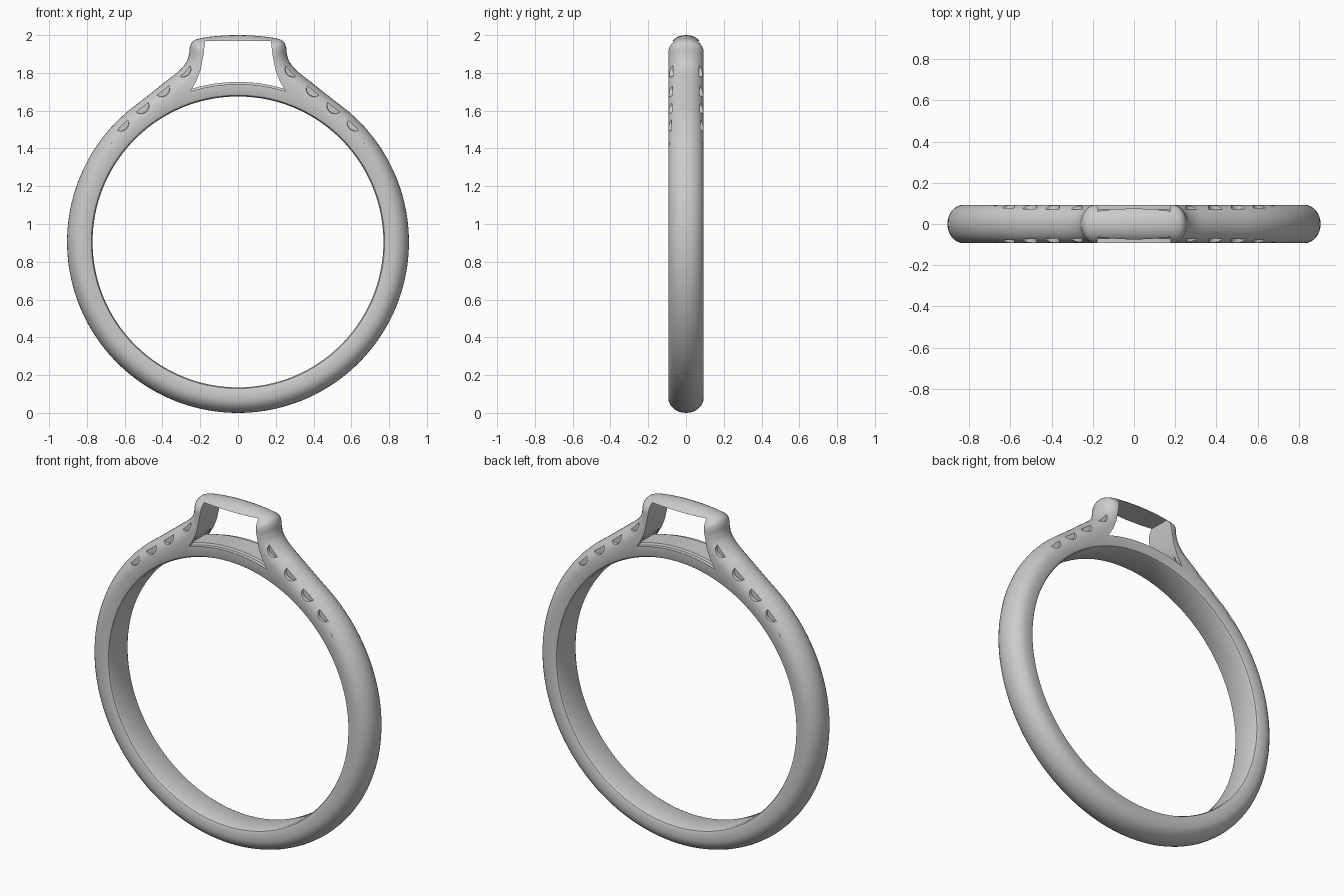
import bpy, bmesh, math
from mathutils import Vector

if "Cube" in bpy.data.objects:
    bpy.data.objects.remove(bpy.data.objects["Cube"])

CZ, R_OUT, R_IN, HALF = 0.905, 0.905, 0.77, 0.093
metal = bpy.data.materials.new("grey metal")
metal.diffuse_color = (0.6, 0.6, 0.6, 1)
metal.use_nodes = True
metal.node_tree.nodes["Principled BSDF"].inputs["Base Color"].default_value = metal.diffuse_color


def loft(name, sections, closed):
    """Join equal-length closed sections with quads; cap the ends if open."""
    bm = bmesh.new()
    rows = [[bm.verts.new(p) for p in s] for s in sections]
    n, m = len(rows), len(rows[0])
    for i in range(n if closed else n - 1):
        a, b = rows[i], rows[(i + 1) % n]
        for j in range(m):
            k = (j + 1) % m
            bm.faces.new((a[j], a[k], b[k], b[j]))
    if not closed:
        bm.faces.new(list(reversed(rows[0])))
        bm.faces.new(rows[-1])
    if bm.calc_volume(signed=True) < 0:
        bmesh.ops.reverse_faces(bm, faces=bm.faces[:])
    me = bpy.data.meshes.new(name)
    bm.to_mesh(me)
    bm.free()
    me.materials.append(metal)
    ob = bpy.data.objects.new(name, me)
    bpy.context.collection.objects.link(ob)
    return ob


def catmull(pts, steps):
    out = []
    for i in range(1, len(pts) - 2):
        a, b, c, d = (Vector(p) for p in pts[i - 1:i + 3])
        for s in range(steps):
            t = s / steps
            out.append(0.5 * (2 * b + (c - a) * t + (2 * a - 5 * b + 4 * c - d) * t * t
                              + (3 * b - a - 3 * c + d) * t ** 3))
    return out


def circ(a, r=R_OUT):
    return (r * math.sin(a), CZ + r * math.cos(a))


# Half outline: crown, shoulder, then plain circle down to the base
crown = [(-0.1, 1.996), (0, 2.0), (0.1, 1.996), (0.19, 1.985), (0.235, 1.97), (0.254, 1.94),
         (0.259, 1.90), (0.272, 1.86), (0.31, 1.813), (0.386, 1.752), (0.46, 1.693)]
a0 = math.asin(0.53 / R_OUT)
arc = [circ(a0 + (math.pi - a0) * i / 60) for i in range(61)]
half = catmull(crown + arc[:2], 5) + [Vector(p) for p in arc]
outline = half + [Vector((-p.x, p.y)) for p in reversed(half[1:-1])]
N = len(outline)
centre = Vector((0, CZ))

# Softened inward directions for the domed section
dirs = []
for i in range(N):
    t = (outline[(i + 1) % N] - outline[i - 1]).normalized()
    dirs.append(Vector((t.y, -t.x)))
for _ in range(60):
    dirs = [(dirs[i - 1] + dirs[i] + dirs[(i + 1) % N]).normalized() for i in range(N)]

# Band: domed outside, flat sides, slightly eased inner edges
sections = []
for p, d in zip(outline, dirs):
    sec = []
    for k in range(17):
        a = math.pi * k / 16
        q = p + d * 0.078 * (1 - math.sin(a))
        sec.append((q.x, -HALF * math.cos(a), q.y))
    u = (p - centre).normalized()
    for y, r in ((HALF, 0.786), (0.088, 0.776), (0.076, R_IN),
                 (-0.076, R_IN), (-0.088, 0.776), (-HALF, 0.786)):
        q = centre + u * r
        sec.append((q.x, y, q.y))
    sections.append(sec)
ring = loft("ring_band", sections, True)

cutters = []


# Window under the crown, with a raised ledge along its floor
def window_section(y, r):
    side = [(0.175, 1.968), (0.182, 1.90), (0.20, 1.81), (0.222, 1.755)]
    a = math.asin(0.254 / 0.838)
    floor = [circ(a * (1 - i / 8), r) for i in range(17)]
    pts = side + floor + [(-x, z) for x, z in reversed(side)]
    return [(x, y, z) for x, z in pts]


cutters.append(loft("window_cutter", [window_section(y, r) for y, r in (
    (-0.2, 0.836), (-0.07, 0.836), (-0.064, 0.847),
    (0.064, 0.847), (0.07, 0.836), (0.2, 0.836))], False))

# Scalloped stone seats along both shoulders, front and back
seats = [(0.293, 1.822, 0.07), (0.405, 1.718, 0.071), (0.515, 1.628, 0.073),
         (0.622, 1.536, 0.077), (0.705, 1.45, 0.088)]
for sx in (-1, 1):
    for sy in (-1, 1):
        for x, z, y in seats:
            rings = []
            for yy, r in ((y, 0.043), (0.15, 0.052)):
                rings.append([(sx * x + r * math.cos(math.tau * k / 24), sy * yy,
                               z + r * math.sin(math.tau * k / 24)) for k in range(24)])
            cutters.append(loft("seat_cutter", rings, False))


def cut(ob, cutter):
    """Subtract the cutter, moving to another solver if one loses the body."""
    for solver in ('EXACT', 'MANIFOLD', 'FLOAT'):
        before = ob.data.copy()
        mod = ob.modifiers.new("cut", 'BOOLEAN')
        mod.operation, mod.object = 'DIFFERENCE', cutter
        try:
            mod.solver = solver
            bpy.ops.object.modifier_apply(modifier=mod.name)
        except (RuntimeError, TypeError):
            ob.modifiers.clear()
            continue
        zs = [v.co.z for v in ob.data.vertices]
        if len(ob.data.polygons) > 0.6 * len(before.polygons) and max(zs) - min(zs) > 1.98:
            return
        ob.data = before


# Cut the openings, then shade smooth with crisp cut edges
bpy.context.view_layer.objects.active = ring
ring.select_set(True)
for c in cutters:
    c.hide_render = True
    cut(ring, c)
for c in cutters:
    bpy.data.objects.remove(c)
bpy.context.view_layer.objects.active = ring
ring.select_set(True)
bpy.ops.object.shade_smooth_by_angle(angle=math.radians(35))
